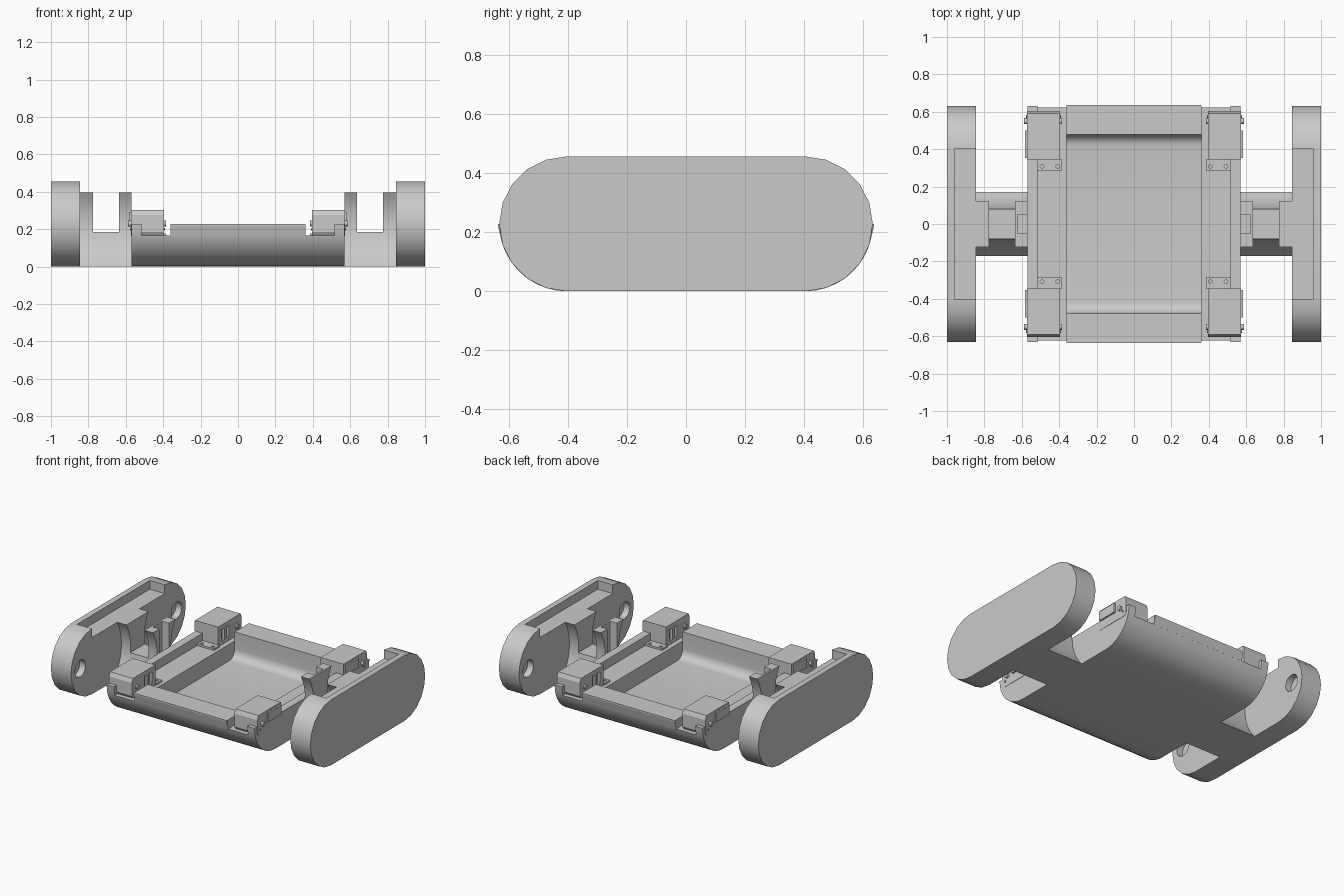
import bpy
import bmesh
from math import sin, cos, sqrt, radians

if "Cube" in bpy.data.objects:
    bpy.data.objects.remove(bpy.data.objects["Cube"], do_unlink=True)

GREY = (0.59, 0.59, 0.59, 1)
grey = bpy.data.materials.new("matte_grey")
grey.use_nodes = True
grey.diffuse_color = GREY
grey.node_tree.nodes["Principled BSDF"].inputs["Base Color"].default_value = GREY

R = 0.228      # radius of the rounded ends
C = 0.404      # distance of the end centres from the middle
SHELF = 0.165  # height of the motor shelves


def add_object(name, bm):
    bmesh.ops.recalc_face_normals(bm, faces=bm.faces)
    mesh = bpy.data.meshes.new(name)
    bm.to_mesh(mesh)
    bm.free()
    mesh.materials.append(grey)
    obj = bpy.data.objects.new(name, mesh)
    bpy.context.collection.objects.link(obj)
    return obj


def prism(name, profile, x0, x1):
    """Extrude a closed (y, z) outline from x0 to x1."""
    bm = bmesh.new()
    face = bm.faces.new([bm.verts.new((x0, y, z)) for y, z in profile])
    ext = bmesh.ops.extrude_face_region(bm, geom=[face])
    moved = [v for v in ext["geom"] if isinstance(v, bmesh.types.BMVert)]
    bmesh.ops.translate(bm, verts=moved, vec=(x1 - x0, 0, 0))
    return add_object(name, bm)


def box(name, x0, x1, y0, y1, z0, z1):
    return prism(name, [(y0, z0), (y1, z0), (y1, z1), (y0, z1)], x0, x1)


def arc(cy, cz, r, a0, a1, n):
    steps = [radians(a0 + (a1 - a0) * i / n) for i in range(n + 1)]
    return [(cy + r * cos(a), cz + r * sin(a)) for a in steps]


def rod(name, x0, x1, y, z, r, n=16):
    return prism(name, arc(y, z, r, 0, 360 - 360 / n, n - 1), x0, x1)


def upright(name, x, y, z0, z1, r):
    """Small vertical cylinder."""
    bm = bmesh.new()
    bmesh.ops.create_cone(bm, cap_ends=True, segments=12, radius1=r, radius2=r, depth=z1 - z0)
    bmesh.ops.translate(bm, verts=bm.verts, vec=(x, y, (z0 + z1) / 2))
    return add_object(name, bm)


def carve(obj, cutters):
    """Subtract the cutters and discard them."""
    bpy.context.view_layer.objects.active = obj
    for cutter in cutters:
        cutter.hide_render = True
        mod = obj.modifiers.new("cut", "BOOLEAN")
        mod.operation = "DIFFERENCE"
        mod.solver = "EXACT"
        mod.object = cutter
        bpy.ops.object.modifier_apply(modifier=mod.name)
        bpy.data.objects.remove(cutter, do_unlink=True)


def smooth(obj):
    bpy.ops.object.select_all(action="DESELECT")
    obj.select_set(True)
    bpy.context.view_layer.objects.active = obj
    bpy.ops.object.shade_smooth_by_angle(angle=radians(25))


# Hull: lower half of the rounded body with a tray and two side shelves
hull = prism("hull", arc(-C, R, R, 180, 270, 10) + arc(C, R, R, 270, 360, 10), -0.57, 0.57)
fillet, floor, half = 0.06, 0.05, 0.478
tray = (arc(-half + fillet, floor + fillet, fillet, 180, 270, 6)
        + arc(half - fillet, floor + fillet, fillet, 270, 360, 6)
        + [(half, 0.4), (-half, 0.4)])
carve(hull, [prism("tray_cutter", tray, -0.36, 0.36)]
      + [box("shelf_cutter", s * 0.36, s * 0.515, -1, 1, SHELF, 0.4) for s in (-1, 1)])
smooth(hull)

# Flared rim along the front and rear of the tray
for t, end in ((-1, "front"), (1, "rear")):
    flare = [(0.6, SHELF), (0.623, SHELF), (0.636, 0.218), (0.636, R), (0.6, R)]
    prism(end + "_rim", [(t * y, z) for y, z in flare], -0.36, 0.357)

# Bridge outline: waisted by a round scoop on each side
scoop, top = 0.324, 0.395
zs = [top * i / 14 for i in range(15)]
edge = [(0.4 - sqrt(scoop ** 2 - (z - R) ** 2), z) for z in zs]
waist = edge + [(-y, z) for y, z in reversed(edge)]

for s, side in ((1, "left"), (-1, "right")):
    # Side pod with a top recess and two axle holes on the inner face
    pod = prism(side + "_side_pod", arc(C, R, R, -90, 90, 10) + arc(-C, R, R, 90, 270, 10),
                s * 0.845, s * 1.0)
    carve(pod, [box("recess_cutter", s * 0.8, s * 0.96, -0.4, 0.4, top, 0.6)]
          + [rod("hole_cutter", s * 0.8, s * 0.89, y, R, 0.058, 24) for y in (-0.53, 0.53)])
    smooth(pod)

    # Bridge joining pod and hull, with a gap between two posts and a slot in the inner one
    bridge = prism(side + "_bridge", waist, s * 0.57, s * 0.845)
    carve(bridge, [box("gap_cutter", s * 0.635, s * 0.775, -1, 1, 0.185, 0.6),
                   box("slot_cutter", s * 0.5, s * 0.622, -0.052, 0.052, 0.185, 0.6)])
    smooth(bridge)

    for t, end in ((-1, "front"), (1, "rear")):
        tag = end + "_" + side + "_"
        # Drive motor housing with a narrow chamfer and two vents on its inner side
        outline = [(0.345, 0.163), (0.59, 0.163), (0.604, 0.185), (0.604, 0.275),
                   (0.592, 0.303), (0.345, 0.303)]
        motor = prism(tag + "motor", [(t * y, z) for y, z in outline], s * 0.395, s * 0.572)
        carve(motor, [box("vent_cutter", s * 0.3, s * 0.412, t * y, t * (y + 0.028), 0.19, 0.27)
                      for y in (0.385, 0.435)])
        # Side cheek
        box(tag + "motor_cheek", s * 0.565, s * 0.583, t * 0.352, t * 0.5, 0.225, 0.29)
        # Axle stub and fixing pin through the housing
        smooth(rod(tag + "axle", s * 0.385, s * 0.587, t * 0.55, 0.23, 0.016))
        smooth(rod(tag + "pin", s * 0.39, s * 0.578, t * 0.575, 0.2, 0.007, 10))
        # Mounting tab with two screw holes running into the shelf
        tab = box(tag + "mounting_tab", s * 0.385, s * 0.516, t * 0.285, t * 0.345, 0.16, 0.178)
        for part in (tab, hull):
            carve(part, [upright("screw_cutter", s * x, t * 0.308, 0.12, 0.3, 0.01)
                         for x in (0.408, 0.492)])
